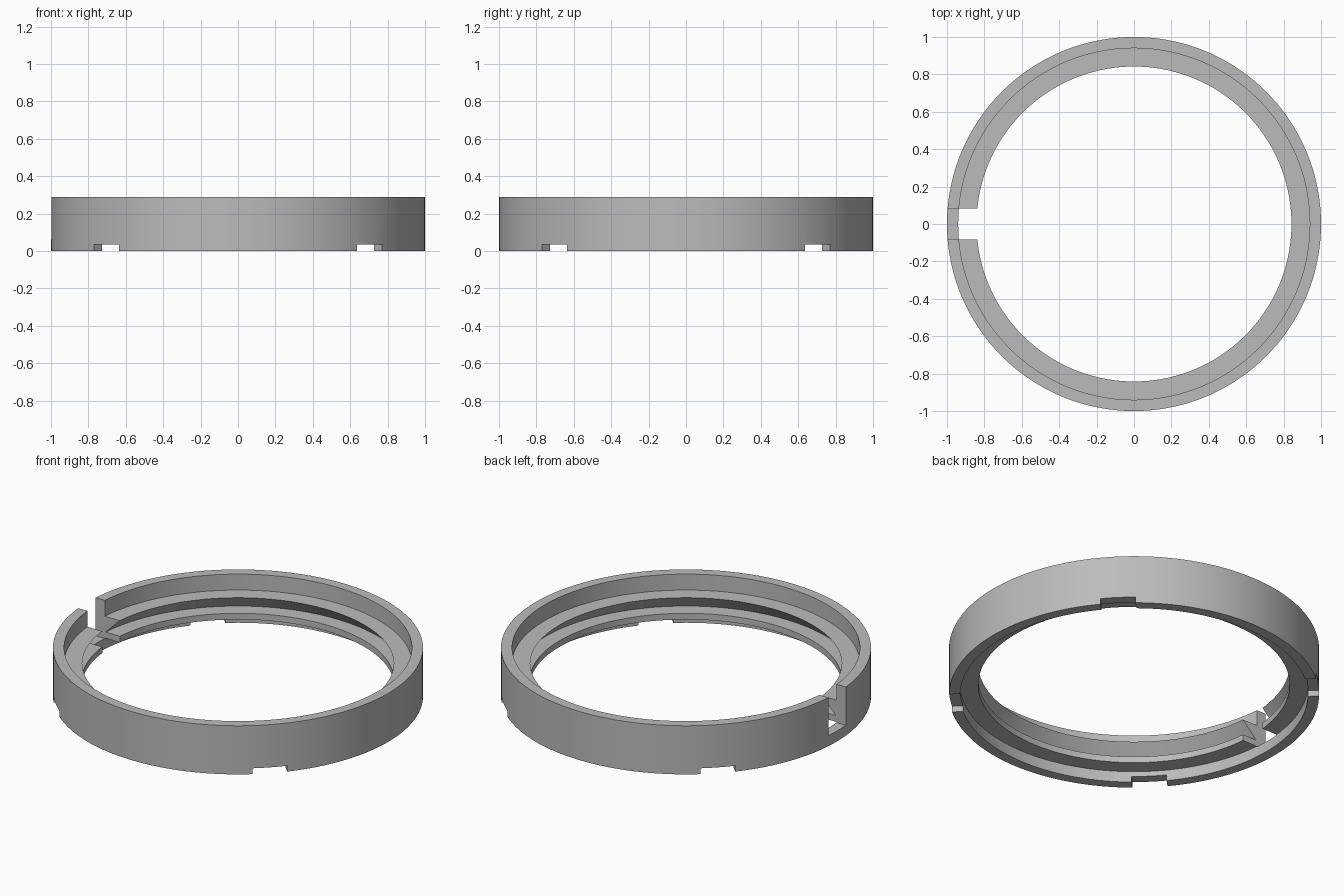
import bpy
import bmesh
import math
from mathutils import Matrix

cube = bpy.data.objects.get("Cube")
if cube:
    bpy.data.objects.remove(cube, do_unlink=True)

HEIGHT, OUTER, WALL, INNER = 0.29, 1.0, 0.94, 0.842

grey = bpy.data.materials.new("plain grey")
grey.use_nodes = True
grey.diffuse_color = (0.5, 0.5, 0.5, 1)
grey.node_tree.nodes["Principled BSDF"].inputs["Base Color"].default_value = (0.5, 0.5, 0.5, 1)


def new_object(name, bm):
    bmesh.ops.recalc_face_normals(bm, faces=bm.faces)
    mesh = bpy.data.meshes.new(name)
    bm.to_mesh(mesh)
    bm.free()
    mesh.materials.append(grey)
    obj = bpy.data.objects.new(name, mesh)
    bpy.context.collection.objects.link(obj)
    return obj


def lathe(name, profile, steps=144):
    """Turn a closed (radius, height) profile around z."""
    bm = bmesh.new()
    rings = []
    for i in range(steps):
        a = math.tau * i / steps
        rings.append([bm.verts.new((r * math.cos(a), r * math.sin(a), z)) for r, z in profile])
    count = len(profile)
    for i in range(steps):
        here, there = rings[i], rings[(i + 1) % steps]
        for j in range(count):
            k = (j + 1) % count
            bm.faces.new((here[j], there[j], there[k], here[k]))
    return new_object(name, bm)


def cut_box(target, radius, size, z, angle):
    """Subtract a box placed at a radius and angle."""
    bm = bmesh.new()
    bmesh.ops.create_cube(bm, size=1, matrix=Matrix.Rotation(angle, 4, "Z")
                          @ Matrix.Translation((radius, 0, z)) @ Matrix.Diagonal((*size, 1)))
    cutter = new_object("cutter", bm)
    cutter.hide_render = True
    mod = target.modifiers.new("cut", "BOOLEAN")
    mod.operation, mod.solver, mod.object = "DIFFERENCE", "EXACT", cutter
    bpy.context.view_layer.objects.active = target
    bpy.ops.object.modifier_apply(modifier=mod.name)
    bpy.data.objects.remove(cutter, do_unlink=True)


# Ring: outer wall, sloped upper lip, flat lower flange, recessed underside
ring = lathe("collar_ring", [
    (OUTER, 0), (OUTER, HEIGHT), (WALL, HEIGHT), (WALL, 0.195),
    (INNER, 0.195), (0.935, 0.102), (INNER, 0.102), (INNER, 0.065),
    (WALL, 0.065), (WALL, 0),
])

# Slot on the right side, leaving a low strip of wall at the bottom
cut_box(ring, 0.95, (0.4, 0.165, 0.4), 0.262, math.pi)

# Four notches in the bottom edge
for i in range(4):
    cut_box(ring, 0.97, (0.2, 0.19, 0.07), 0, math.radians(45 + 90 * i))

bpy.ops.object.select_all(action="DESELECT")
ring.select_set(True)
bpy.context.view_layer.objects.active = ring
bpy.ops.object.shade_smooth_by_angle(angle=math.radians(25))
